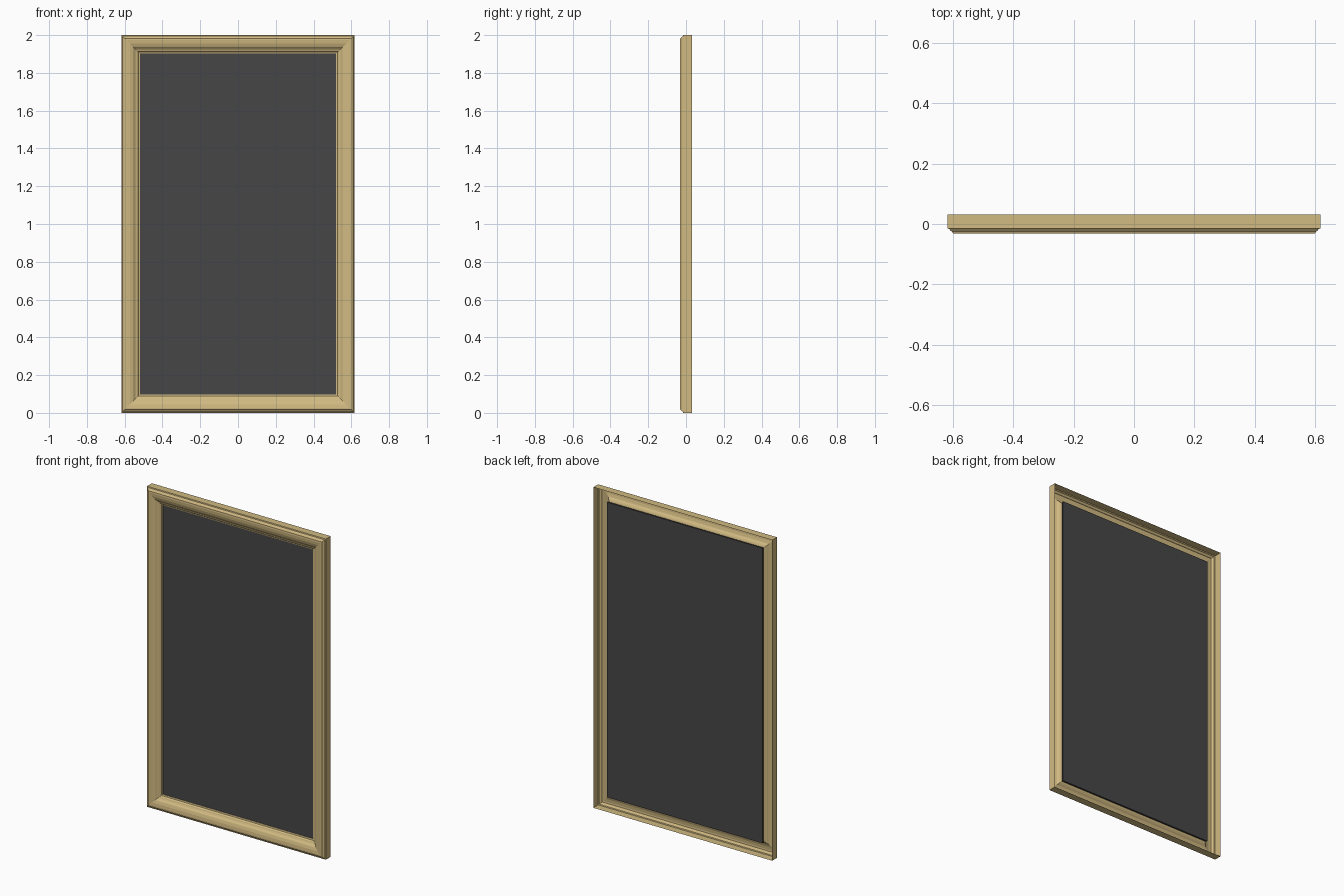
import bpy, bmesh

if "Cube" in bpy.data.objects:
    bpy.data.objects.remove(bpy.data.objects["Cube"])

W, H = 0.617, 2.0   # half width, height


def material(name, color):
    m = bpy.data.materials.new(name)
    m.diffuse_color = color
    m.use_nodes = True
    m.node_tree.nodes["Principled BSDF"].inputs["Base Color"].default_value = m.diffuse_color
    return m


def finish(bm, name, mat):
    me = bpy.data.meshes.new(name)
    bm.to_mesh(me)
    bm.free()
    ob = bpy.data.objects.new(name, me)
    bpy.context.collection.objects.link(ob)
    me.materials.append(mat)
    return ob


def ring(bm, d, y):
    # rectangle inset by d from the outer edge, counter-clockwise from the front
    x, lo, hi = W - d, d, H - d
    return [bm.verts.new(c) for c in ((-x, y, lo), (x, y, lo), (x, y, hi), (-x, y, hi))]


# Moulded frame: mitred hollow profile, open at the back (inset, y)
profile = [(0, .032), (0, -.015), (.006, -.017), (.008, -.021), (.015, -.026),
           (.017, -.031), (.027, -.032), (.045, -.030), (.060, -.025),
           (.064, -.023), (.070, -.017), (.078, -.012), (.084, -.010),
           (.090, -.003), (.098, -.001), (.098, .003)]
bm = bmesh.new()
rings = [ring(bm, d, y) for d, y in profile]
for a, b in zip(rings, rings[1:]):
    for k in range(4):
        n = (k + 1) % 4
        bm.faces.new((a[k], a[n], b[n], b[k]))
finish(bm, "moulded_frame", material("tan_wood", (0.64, 0.49, 0.224, 1)))

# Dark panel held behind the inner lip
bm = bmesh.new()
front, back = ring(bm, .080, .002), ring(bm, .080, .012)
bm.faces.new(front)
bm.faces.new(back[::-1])
for k in range(4):
    n = (k + 1) % 4
    bm.faces.new((back[k], back[n], front[n], front[k]))
finish(bm, "dark_panel", material("dark_board", (0.062, 0.062, 0.062, 1)))
